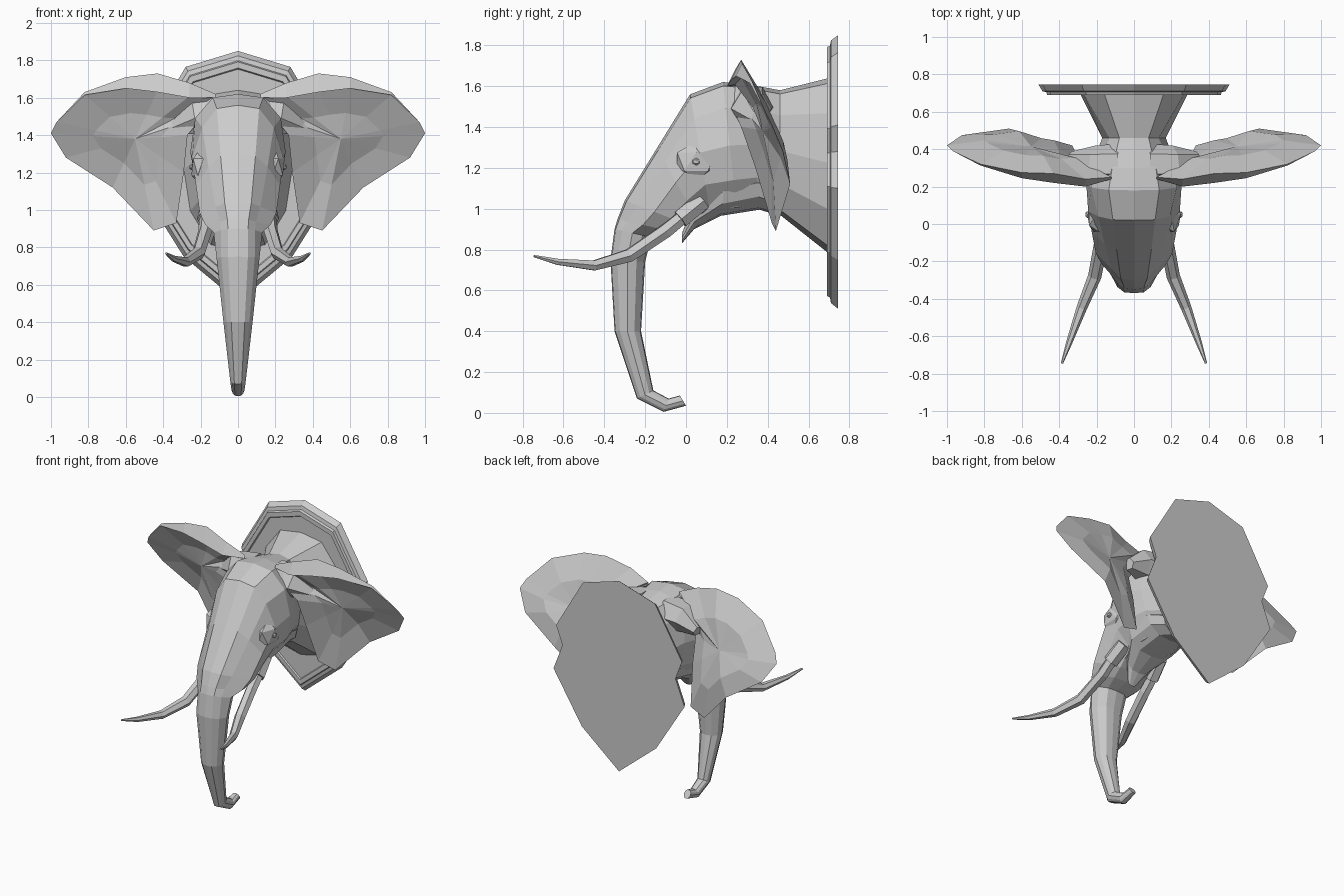
import bpy, bmesh, math
from mathutils import Vector

old = bpy.data.objects.get("Cube")
if old:
    bpy.data.objects.remove(old)

grey = bpy.data.materials.new("stone grey")
grey.use_nodes = True
grey.diffuse_color = (0.6, 0.6, 0.6, 1)
grey.node_tree.nodes["Principled BSDF"].inputs["Base Color"].default_value = grey.diffuse_color


def finish(bm, name):
    """Clean a mesh and add it to the scene, flat shaded."""
    bmesh.ops.remove_doubles(bm, verts=bm.verts, dist=0.0005)
    bmesh.ops.recalc_face_normals(bm, faces=bm.faces)
    mesh = bpy.data.meshes.new(name)
    bm.to_mesh(mesh)
    bm.free()
    mesh.materials.append(grey)
    obj = bpy.data.objects.new(name, mesh)
    bpy.context.collection.objects.link(obj)
    return obj


def skin(bm, rings):
    """Bridge a series of equal-sized closed rings."""
    rows = [[bm.verts.new(p) for p in ring] for ring in rings]
    n = len(rows[0])
    for a, b in zip(rows, rows[1:]):
        for i in range(n):
            j = (i + 1) % n
            bm.faces.new((a[i], a[j], b[j], b[i]))
    return rows


def loft(name, rings):
    """Skin rings and cap both ends."""
    bm = bmesh.new()
    rows = skin(bm, rings)
    bm.faces.new(rows[0])
    bm.faces.new(rows[-1])
    return finish(bm, name)


# Cross-section shared by head, trunk and jaw: across, then front-to-back
HALF = [(0, 1), (.46, .94), (.78, .6), (1, .03), (.88, -.5), (.5, -.92), (0, -1)]
SECTION = HALF + [(-u, v) for u, v in HALF[-2:0:-1]]


def section_ring(front, back, width, brow=1):
    """Ring between two midline points; brow widens or pinches its front half."""
    f, b = Vector((0, *front)), Vector((0, *back))
    mid, arm = (f + b) / 2, (f - b) / 2
    return [mid + arm * v + Vector((u * width * (brow if v > .3 else 1), 0, 0))
            for u, v in SECTION]


def tube(name, path, sides=6):
    """Tapered tube along (point, radius) pairs."""
    pts = [Vector(p) for p, r in path]
    rings = []
    for i, (p, r) in enumerate(path):
        d = (pts[min(i + 1, len(pts) - 1)] - pts[max(i - 1, 0)]).normalized()
        side = d.cross(Vector((0, 0, 1))).normalized()
        up = side.cross(d)
        angles = [math.tau * k / sides for k in range(sides)]
        rings.append([pts[i] + (side * math.cos(a) + up * math.sin(a)) * r for a in angles])
    return loft(name, rings)


def blob(name, place, size):
    bm = bmesh.new()
    bmesh.ops.create_icosphere(bm, subdivisions=1, radius=1)
    for v in bm.verts:
        v.co = Vector([c * s + p for c, s, p in zip(v.co, size, place)])
    return finish(bm, name)


# Trunk, head and neck: (front y,z), (back y,z), half width, brow
loft("head_and_trunk", [section_ring(*s) for s in [
    ((0, .035), (-.03, .085), .025),
    ((-.11, .005), (-.085, .07), .035),
    ((-.24, .07), (-.16, .11), .042),
    ((-.35, .4), (-.22, .4), .078),
    ((-.37, .75), (-.20, .74), .115),
    ((-.35, .9), (-.17, .86), .13, .9),
    ((-.335, .95), (-.08, .89), .175, .7),
    ((-.30, 1.04), (0, .925), .205, .75),
    ((-.14, 1.3), (.05, .95), .225, .9),
    ((.02, 1.56), (.12, .97), .245),
    ((.18, 1.62), (.25, .98), .255, 1.15),
    ((.3, 1.61), (.36, 1.0), .22, 1.15),
    ((.46, 1.58), (.46, .97), .17),
    ((.70, 1.64), (.70, .78), .29, 1.2),
]])

# Lower jaw, buried in the underside of the head
loft("lower_jaw", [section_ring(*s) for s in [
    ((-.02, .88), (-.02, .83), .035),
    ((.05, 1.05), (.04, .9), .1),
    ((.2, 1.2), (.17, .965), .19),
    ((.34, 1.25), (.36, .995), .18),
    ((.46, 1.2), (.46, .965), .14),
]])

# Wall plaque: notched shield with a chamfer, a step and a recessed panel
side = [(.28, 1.765), (.49, 1.41), (.44, 1.28), (.51, 1.1), (.29, .75)]
shield = [(0, 1.85)] + side + [(0, .51)] + [(-x, z) for x, z in side[::-1]]
MID = 1.2
loft("wall_plaque", [[(x * s, y, MID + (z - MID) * s) for x, z in shield]
                     for s, y in [(1, .745), (.96, .71), (.92, .705), (.91, .69),
                                  (.86, .69), (.85, .7)]])

# Ear outline from the top root outwards and back; the last value is the rim fold
EAR = [((.12, .25, 1.62), .2), ((.26, .24, 1.68), .8), ((.43, .27, 1.73), 1),
       ((.60, .275, 1.71), .6), ((.82, .32, 1.63), .15), ((.97, .39, 1.47), 0),
       ((1, .42, 1.41), 0), ((.92, .475, 1.28), 0), ((.67, .51, 1.12), 0),
       ((.45, .44, .89), 0), ((.33, .42, .93), 0), ((.29, .34, 1.2), 0),
       ((.27, .27, 1.4), 0), ((.19, .23, 1.51), .1)]


def ear(name, s):
    edge = [Vector(p) for p, f in EAR]
    lip = [p + Vector((0, -.05, -.1)) * f for p, (q, f) in zip(edge, EAR)]
    fold = [p + Vector((0, .05, .01)) * f for p, (q, f) in zip(lip, EAR)]
    hollow, bulge = Vector((.55, .375, 1.38)), Vector((.55, .415, 1.38))
    front = [p.lerp(hollow, .5) + Vector((0, .02, 0)) for p in fold]
    back = [p.lerp(bulge, .45) + Vector((0, .03, 0)) for p in edge]
    rings = [[hollow] * len(edge), front, fold, lip, edge, back, [bulge] * len(edge)]
    bm = bmesh.new()
    skin(bm, [[(p.x * s, p.y, p.z) for p in ring] for ring in rings])
    bmesh.ops.dissolve_degenerate(bm, dist=0.0005, edges=bm.edges)
    return finish(bm, name)


# Paired parts
for label, s in (("left", 1), ("right", -1)):
    ear(label + "_ear", s)
    tube(label + "_ear_root", [((s * .08, .32, 1.5), .11), ((s * .22, .32, 1.49), .1),
                               ((s * .34, .35, 1.44), .04)])
    tube(label + "_tusk", [((s * x, y, z), r) for x, y, z, r in [
        (.165, .06, 1.02, .035), (.175, -.1, .89, .038), (.21, -.28, .77, .036),
        (.28, -.45, .722, .028), (.345, -.63, .74, .017), (.385, -.745, .768, .006)]])
    tube(label + "_tusk_socket", [((s * .15, .08, 1.04), .05), ((s * .17, -.03, .95), .05)])
    blob(label + "_eyelid", (s * .2, .05, 1.23), (.055, .11, .1))
    blob(label + "_eye", (s * .248, .05, 1.23), (.014, .02, .018))
